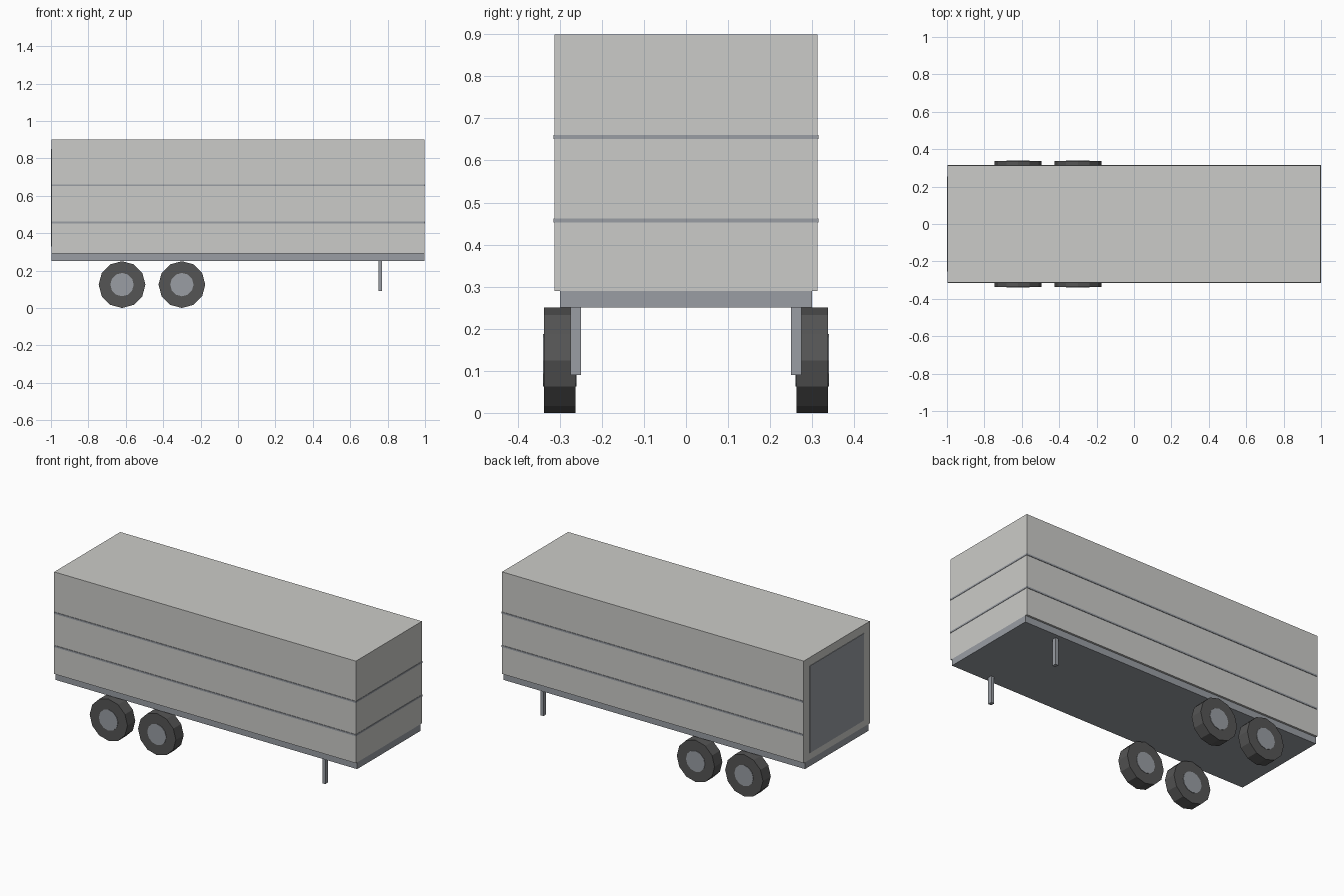
import bpy
from math import pi

cube = bpy.data.objects.get("Cube")
if cube:
    bpy.data.objects.remove(cube, do_unlink=True)


def material(name, rgb):
    mat = bpy.data.materials.new(name)
    mat.use_nodes = True
    color = (*rgb, 1.0)
    mat.diffuse_color = color
    mat.node_tree.nodes["Principled BSDF"].inputs["Base Color"].default_value = color
    return mat


PANEL = material("pale grey panel", (0.60, 0.60, 0.58))
STEEL = material("steel grey", (0.32, 0.34, 0.37))
RUBBER = material("dark rubber", (0.09, 0.09, 0.09))


def box(name, low, high, mat):
    """Box spanning two opposite corners."""
    bpy.ops.mesh.primitive_cube_add(
        size=1, location=[(a + b) / 2 for a, b in zip(low, high)])
    ob = bpy.context.object
    ob.name = name
    ob.scale = [b - a for a, b in zip(low, high)]
    bpy.ops.object.transform_apply(location=False, rotation=False, scale=True)
    ob.data.materials.append(mat)


def disc(name, radius, width, center, mat):
    """Twelve-sided cylinder lying along y, with a corner pointing up."""
    bpy.ops.mesh.primitive_cylinder_add(
        vertices=12, radius=radius, depth=width, location=center,
        rotation=(pi / 2, 0, 0))
    ob = bpy.context.object
    ob.name = name
    ob.data.materials.append(mat)


# Cargo box, chassis and rear door
BACK, FRONT = -0.997, 0.998
box("cargo_box", (BACK, -0.312, 0.29), (FRONT, 0.312, 0.90), PANEL)
box("chassis", (BACK, -0.30, 0.25), (FRONT, 0.30, 0.29), STEEL)
box("rear_door", (-1.0, -0.255, 0.33), (BACK + 0.01, 0.255, 0.85), STEEL)

# Trim rails around the sides and nose
for label, z in (("lower", 0.457), ("upper", 0.656)):
    box(label + "_trim_rail", (BACK + 0.001, -0.315, z - 0.005),
        (1.0, 0.315, z + 0.005), STEEL)

# Landing legs and wheels on both sides
for side, s in (("left", 1), ("right", -1)):
    y0, y1 = sorted((s * 0.25, s * 0.275))
    box(side + "_landing_leg", (0.75, y0, 0.09), (0.77, y1, 0.25), STEEL)
    for place, x in (("rear", -0.62), ("front", -0.30)):
        center = (x, s * 0.30, 0.125)
        disc(f"{side}_{place}_tyre", 0.125, 0.074, center, RUBBER)
        disc(f"{side}_{place}_hub", 0.0625, 0.079, center, STEEL)
